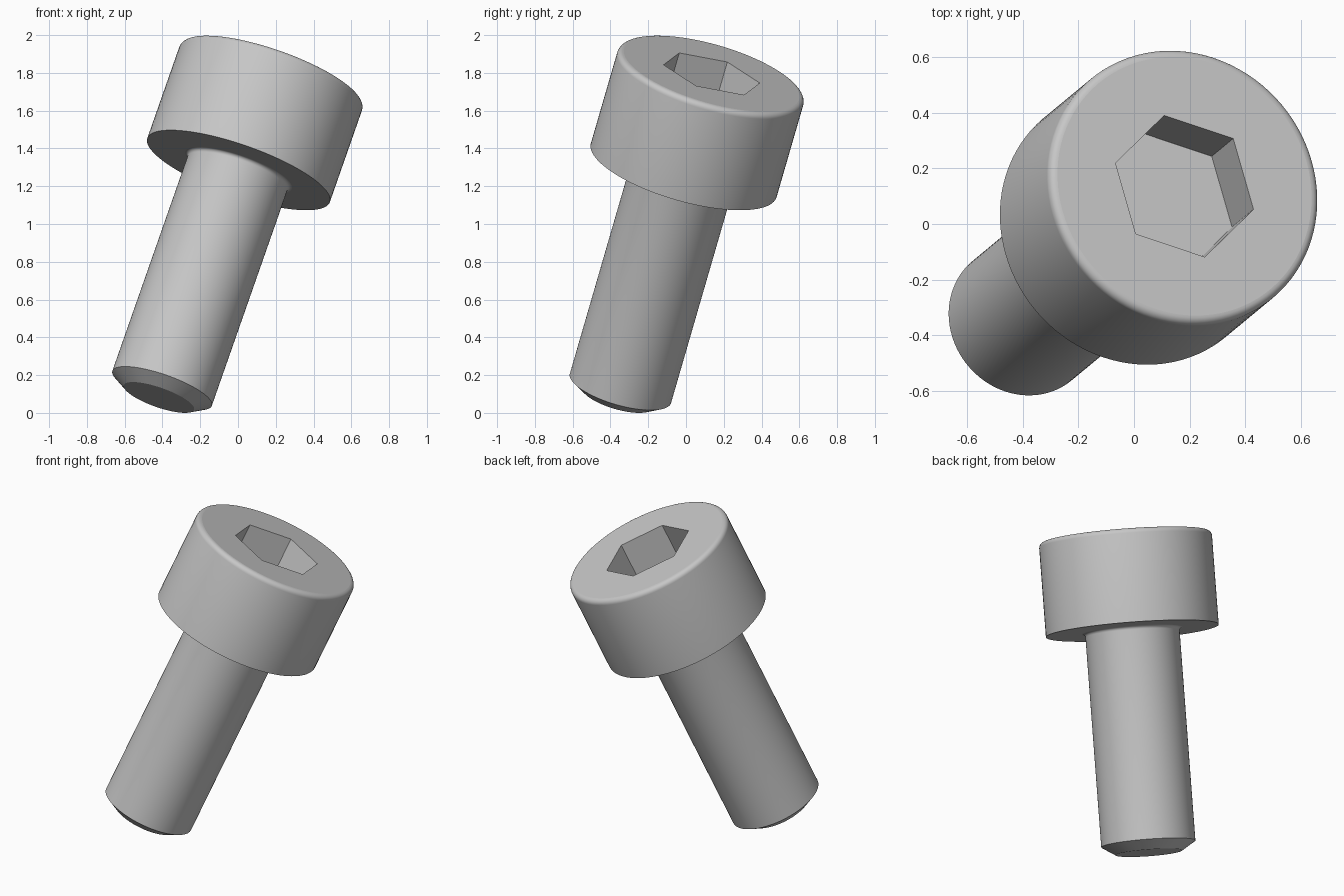
import bpy
import bmesh
from math import sin, cos, pi, radians
from mathutils import Matrix, Vector

cube = bpy.data.objects.get("Cube")
if cube:
    bpy.data.objects.remove(cube, do_unlink=True)

SEGMENTS = 96
HEAD_R, HEAD_H, ROUND = 0.512, 0.56, 0.03
SHAFT_R, SHAFT_L, FILLET = 0.279, 1.322, 0.02
TIP_R, CHAMFER = 0.197, 0.053
HEX_R, HEX_DEPTH = 0.269, 0.242

# Tilted frame: z along the screw axis, x through a corner of the socket
axis = Vector((0.319, 0.264, 0.910)).normalized()
side = Vector((0.248, -0.083, -0.063))
side = (side - axis * side.dot(axis)).normalized()
frame = Matrix((side, axis.cross(side), axis)).transposed().to_4x4()
frame.translation = (0.003, -0.012, 1.285)

# Plain grey metal
steel = bpy.data.materials.new("grey_steel")
steel.use_nodes = True
colour = (0.57, 0.57, 0.57, 1)
steel.diffuse_color = colour
for node in steel.node_tree.nodes:
    if node.type == 'BSDF_PRINCIPLED':
        node.inputs["Base Color"].default_value = colour


def ring(bm, radius, z, count=SEGMENTS):
    return [bm.verts.new((radius * cos(2 * pi * i / count),
                          radius * sin(2 * pi * i / count), z))
            for i in range(count)]


def join_rings(bm, a, b):
    n = len(a)
    for i in range(n):
        j = (i + 1) % n
        bm.faces.new((a[i], a[j], b[j], b[i]))


def lathe(bm, profile):
    rings = [ring(bm, r, z) for r, z in profile]
    for a, b in zip(rings, rings[1:]):
        join_rings(bm, a, b)
    return rings


def loop_edges(bm, loop):
    pairs = zip(loop, loop[1:] + loop[:1])
    return [bm.edges.get(p) or bm.edges.new(p) for p in pairs]


def finish(bm, name):
    mesh = bpy.data.meshes.new(name)
    bm.to_mesh(mesh)
    bm.free()
    mesh.materials.append(steel)
    obj = bpy.data.objects.new(name, mesh)
    bpy.context.collection.objects.link(obj)
    bpy.ops.object.select_all(action='DESELECT')
    obj.select_set(True)
    bpy.context.view_layer.objects.active = obj
    bpy.ops.object.shade_smooth_by_angle(angle=radians(30))
    # Keep the end faces perfectly flat beside the rounded edges
    for poly in mesh.polygons:
        if abs(poly.normal.z) > 0.999:
            poly.use_smooth = False
    obj.matrix_world = frame
    return obj


def arc(cx, cz, radius, start, end, steps=6):
    angles = [radians(start + (end - start) * i / steps) for i in range(steps + 1)]
    return [(cx + radius * cos(a), cz + radius * sin(a)) for a in angles]


# Head: underside, wall and rounded top rim
bm = bmesh.new()
profile = [(SHAFT_R + FILLET, 0), (HEAD_R, 0)]
profile += arc(HEAD_R - ROUND, HEAD_H - ROUND, ROUND, 0, 90)
rim = lathe(bm, profile)[-1]

# Hexagonal socket sunk into the top face
mouth = ring(bm, HEX_R, HEAD_H, 6)
floor = ring(bm, HEX_R, HEAD_H - HEX_DEPTH, 6)
join_rings(bm, mouth[::-1], floor[::-1])
bm.faces.new(floor)
bmesh.ops.triangle_fill(bm, use_beauty=True, normal=(0, 0, 1),
                        edges=loop_edges(bm, rim) + loop_edges(bm, mouth))
for face in bm.faces:
    face.normal_update()
    if all(v.co.z > HEAD_H - 0.0001 for v in face.verts) and face.normal.z < 0:
        face.normal_flip()
finish(bm, "socket_head")

# Shaft: chamfered tip, straight body, fillet under the head
bm = bmesh.new()
profile = [(TIP_R, -SHAFT_L), (SHAFT_R, CHAMFER - SHAFT_L)]
profile += arc(SHAFT_R + FILLET, -FILLET, FILLET, 180, 90)
tip = lathe(bm, profile)[0]
bm.faces.new(tip[::-1])
finish(bm, "shaft")
